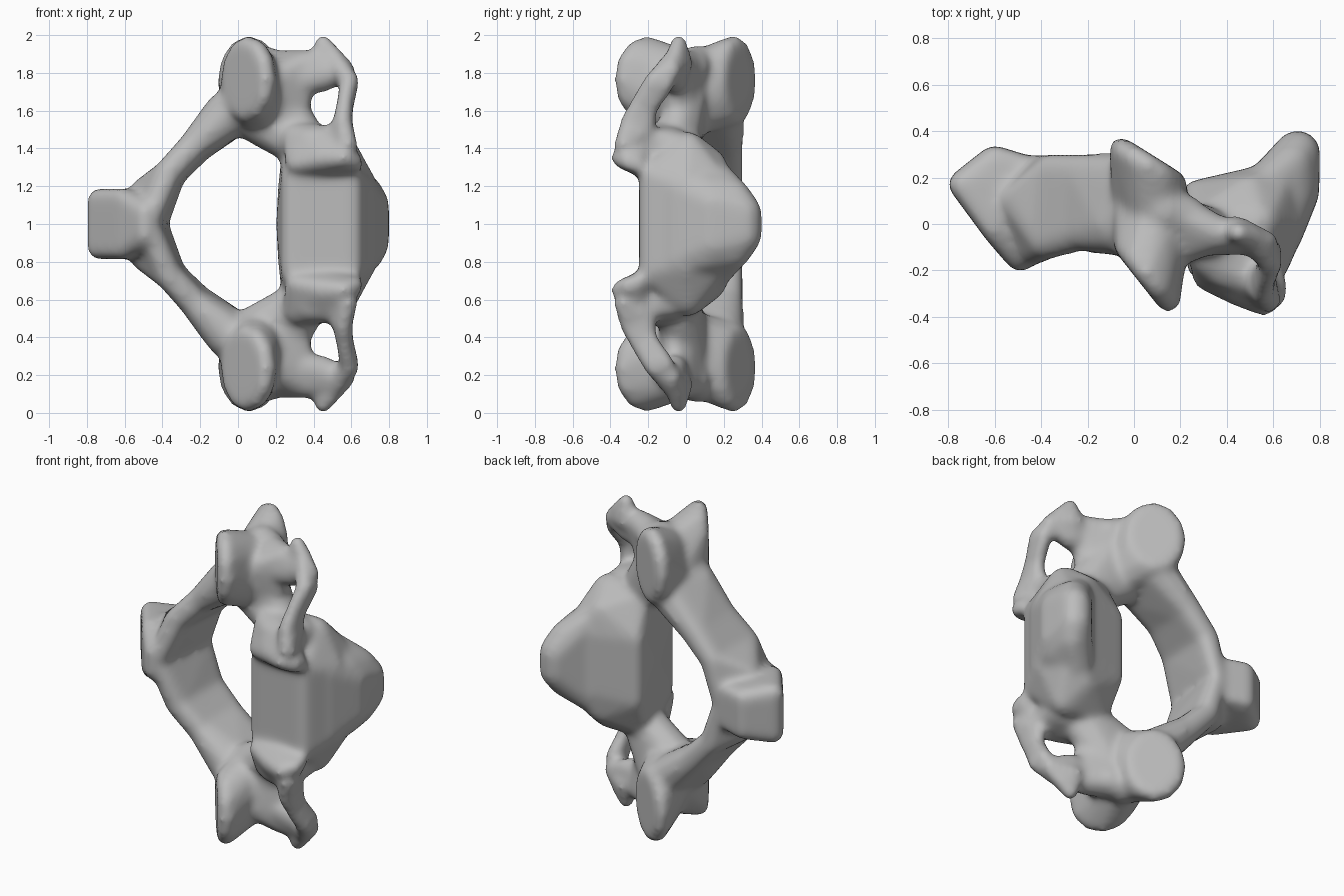
import bpy, bmesh, math
from mathutils import Vector, Matrix

if "Cube" in bpy.data.objects:
    bpy.data.objects.remove(bpy.data.objects["Cube"])

bone = bpy.data.materials.new("bone grey")
bone.use_nodes = True
bone.diffuse_color = (0.5, 0.5, 0.5, 1)
bone.node_tree.nodes["Principled BSDF"].inputs["Base Color"].default_value = (0.5, 0.5, 0.5, 1)

bm = bmesh.new()


def hull(balls):
    """Convex skin around balls (x, y, height from middle, radius)."""
    part = bmesh.new()
    for x, y, h, r in balls:
        bmesh.ops.create_icosphere(part, subdivisions=2, radius=r,
                                   matrix=Matrix.Translation((x, y, h)))
    out = bmesh.ops.convex_hull(part, input=part.verts[:])
    junk = {g for g in out["geom_interior"] + out["geom_unused"]
            if isinstance(g, bmesh.types.BMVert)}
    bmesh.ops.delete(part, geom=list(junk), context="VERTS")
    mesh = bpy.data.meshes.new("part")
    part.to_mesh(mesh)
    part.free()
    bm.from_mesh(mesh)
    bpy.data.meshes.remove(mesh)


def both(balls):
    return balls + [(x, y, -h, r) for x, y, h, r in balls]


def pair(balls):
    hull(balls)
    hull([(x, y, -h, r) for x, y, h, r in balls])


def chain(sections):
    for a, b in zip(sections, sections[1:]):
        pair(a + b)


def disc(centre, along, tall, r):
    """Ring of balls forming an upright oval facet."""
    c, u = Vector(centre), Vector(along)
    ring = []
    for i in range(12):
        t = i * math.tau / 12
        p = c + u * math.cos(t) + Vector((0, 0, tall)) * math.sin(t)
        ring.append((*p, r))
    return ring


# rear spine
hull(both([(-.74, .17, .13, .06), (-.6, .28, .1, .06), (-.6, -.02, .13, .06),
           (-.49, -.14, .06, .065), (-.44, .24, .1, .05)]))

# arch walls, from the spine to the pillars
chain([[(-.47, -.13, .02, .065), (-.42, .24, .02, .06), (-.51, .1, .17, .07)],
       [(-.37, -.08, .27, .075), (-.35, .23, .26, .075)],
       [(-.23, -.04, .42, .08), (-.21, .22, .41, .085)],
       [(-.04, -.01, .59, .135), (-.02, .19, .58, .12)]])

# joint pillars with front and back facets
core = [(.1, 0, .6, .15), (.1, .03, .78, .13), (.02, .09, .65, .12)]
pair(disc((.055, -.21, .765), (.095, -.12, 0), .18, .052) + core)
pair(disc((.06, .25, .76), (.12, -.075, 0), .19, .05) + core)
pair([(.13, .06, .85, .1), (.1, .03, .75, .12), (.2, -.08, .75, .09), (.22, .04, .83, .09)])

# pedicles
pair([(.08, 0, .565, .13), (.34, -.05, .41, .12), (.34, -.05, .5, .1), (.2, 0, .68, .12)])

# side wings and tips
pair([(.18, .04, .82, .1), (.2, -.08, .76, .1), (.36, -.04, .85, .075),
      (.33, -.06, .64, .06), (.24, -.04, .55, .1)])
pair([(.34, -.04, .84, .08), (.34, -.06, .76, .08), (.46, -.05, .85, .065),
      (.45, -.06, .76, .065), (.57, -.08, .81, .055)])
pair([(.45, -.04, .96, .045), (.44, -.03, .85, .07), (.57, -.08, .82, .05)])

# bars around the side openings
chain([[(.5, -.05, .9, .05), (.52, -.08, .84, .06)],
       [(.59, -.17, .76, .052), (.59, -.11, .74, .05)],
       [(.565, -.25, .64, .045), (.565, -.2, .6, .045)],
       [(.555, -.3, .54, .05), (.55, -.22, .5, .06)],
       [(.58, -.33, .42, .055), (.5, -.2, .42, .08)]])

# front tubercles and the floor of the openings
pair([(.56, -.35, .35, .05), (.61, -.31, .33, .05), (.62, -.26, .31, .045),
      (.45, -.31, .35, .05), (.31, -.23, .32, .06), (.45, -.22, .29, .05),
      (.5, -.24, .45, .07), (.32, -.14, .45, .09)])
pair([(.33, -.1, .45, .1), (.5, -.08, .41, .1), (.52, -.25, .44, .07), (.38, -.2, .44, .08)])

# main body with rear swelling
hull(both([(.29, -.18, .26, .06), (.6, -.19, .26, .06), (.27, .13, .2, .06),
           (.31, .02, .4, .08), (.54, .01, .4, .09), (.5, .13, .31, .09),
           (.62, .18, .18, .09), (.66, 0, .2, .08), (.27, .02, .02, .07)]))
hull(both([(.705, .305, .06, .1), (.68, .26, .15, .085), (.73, .14, .11, .07),
           (.55, .15, .26, .09), (.65, -.06, .2, .07), (.68, .1, .18, .08)]))

mesh = bpy.data.meshes.new("vertebra")
bm.to_mesh(mesh)
bm.free()
mesh.materials.append(bone)
vertebra = bpy.data.objects.new("vertebra", mesh)
vertebra.location.z = 1
bpy.context.collection.objects.link(vertebra)

# fuse the parts and soften the joins
fuse = vertebra.modifiers.new("fuse", "REMESH")
fuse.mode = "VOXEL"
fuse.voxel_size = 0.018
fuse.use_smooth_shade = True
soften = vertebra.modifiers.new("soften", "SMOOTH")
soften.factor = 0.5
soften.iterations = 16
